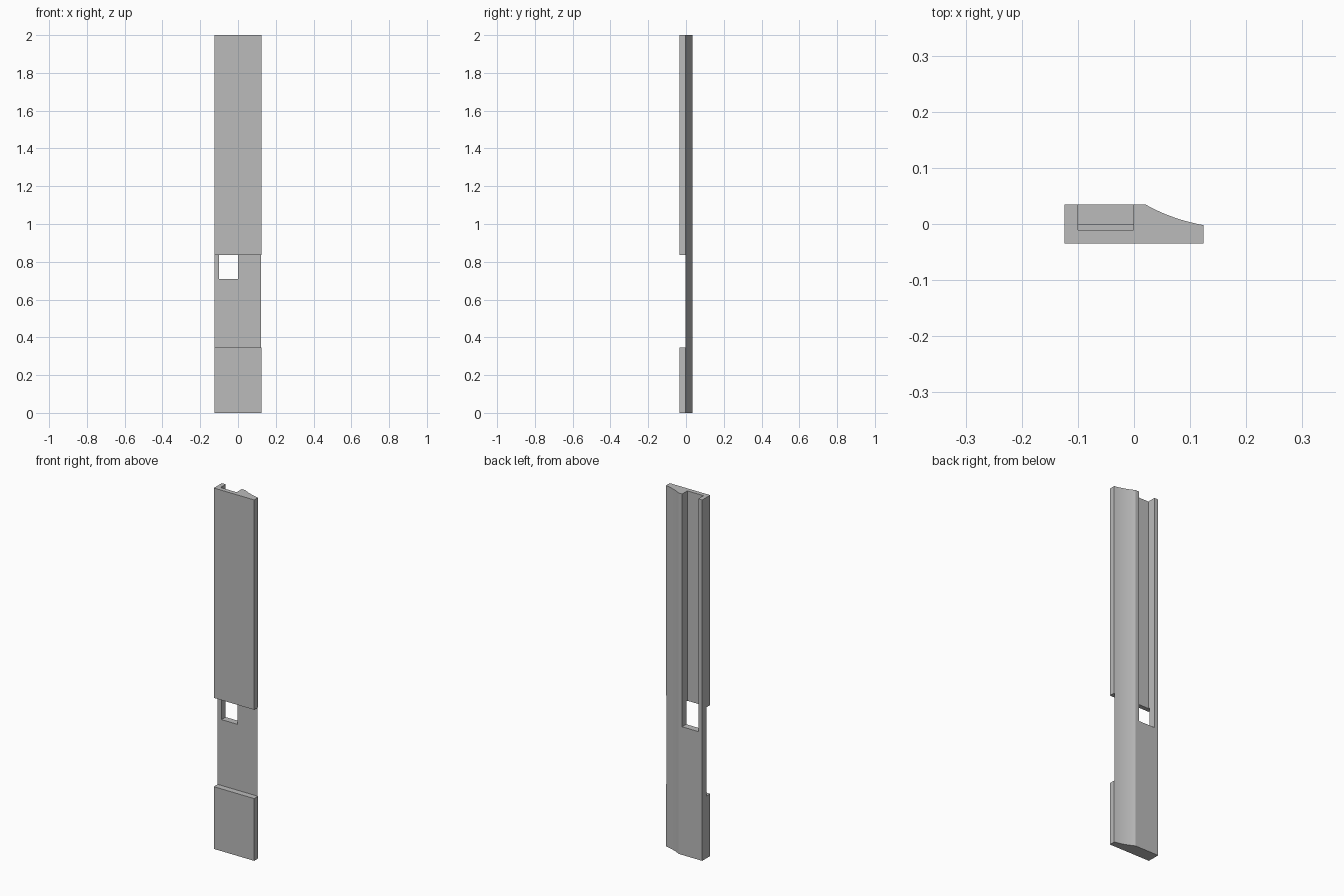
import bpy, bmesh, math
from mathutils import Vector

cube = bpy.data.objects.get("Cube")
if cube:
    bpy.data.objects.remove(cube, do_unlink=True)

W, D, H = 0.124, 0.035, 2.0      # half width, half depth, height

grey = bpy.data.materials.new("plain_grey")
grey.use_nodes = True
colour = (0.5, 0.5, 0.5, 1)
grey.diffuse_color = colour
grey.node_tree.nodes["Principled BSDF"].inputs["Base Color"].default_value = colour


def extrude_profile(name, points, z0, z1):
    """Raise a flat outline in x and y into an upright solid."""
    bm = bmesh.new()
    face = bm.faces.new([bm.verts.new((x, y, z0)) for x, y in points])
    up = bmesh.ops.extrude_face_region(bm, geom=[face])
    verts = [g for g in up["geom"] if isinstance(g, bmesh.types.BMVert)]
    bmesh.ops.translate(bm, verts=verts, vec=(0, 0, z1 - z0))
    bmesh.ops.recalc_face_normals(bm, faces=bm.faces)
    mesh = bpy.data.meshes.new(name)
    bm.to_mesh(mesh)
    bm.free()
    mesh.materials.append(grey)
    obj = bpy.data.objects.new(name, mesh)
    bpy.context.collection.objects.link(obj)
    return obj


def cut(target, name, x0, x1, y0, y1, z0, z1):
    """Remove a box from the target."""
    box = extrude_profile(name, [(x0, y0), (x1, y0), (x1, y1), (x0, y1)], z0, z1)
    box.hide_render = True
    mod = target.modifiers.new(name, 'BOOLEAN')
    mod.operation = 'DIFFERENCE'
    mod.solver = 'EXACT'
    mod.object = box
    bpy.context.view_layer.objects.active = target
    bpy.ops.object.modifier_apply(modifier=name)
    bpy.data.objects.remove(box, do_unlink=True)


# Long strip with a concave slope along one back edge
start, bend, end = Vector((0.02, D)), Vector((0.068, 0.008)), Vector((W, -0.002))
steps = 14
slope = []
for i in range(steps + 1):
    t = i / steps
    slope.append(tuple(start * (1 - t) ** 2 + bend * 2 * t * (1 - t) + end * t * t))
outline = [(-W, -D), (-W, D)] + slope + [(W, -D)]
strip = extrude_profile("trim_strip", outline, 0, H)

# Front recess, and a back channel that breaks through it as a window
cut(strip, "front_recess", -0.3, 0.3, -0.2, -0.0015, 0.345, 0.837)
cut(strip, "back_channel", -0.1, -0.001, -0.0105, 0.2, 0.71, H + 0.1)

# Smooth slope with sharp corners
bpy.ops.object.select_all(action='DESELECT')
strip.select_set(True)
bpy.context.view_layer.objects.active = strip
bpy.ops.object.shade_smooth_by_angle(angle=math.radians(20))
